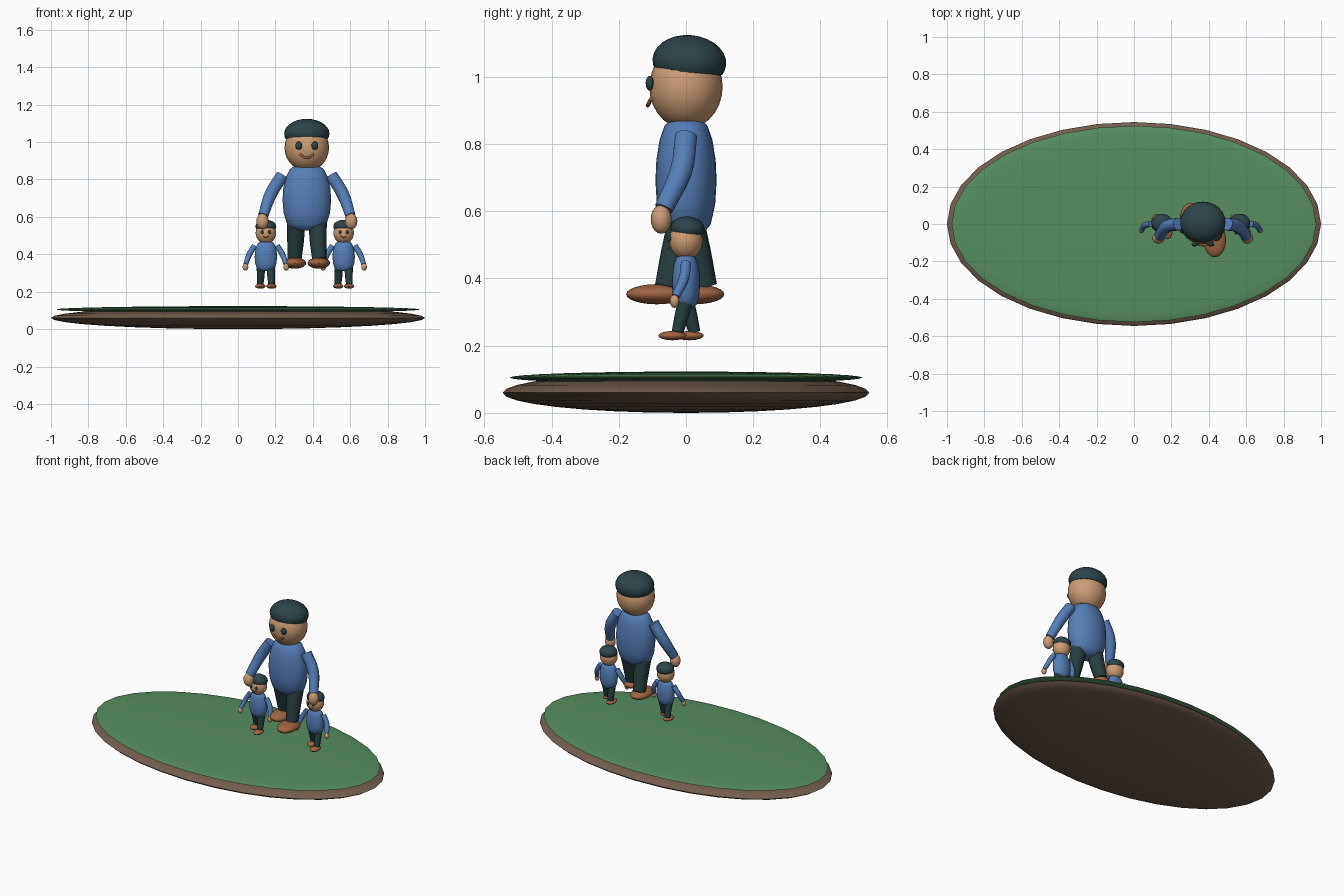
import bpy, bmesh, math
from mathutils import Matrix, Vector

if "Cube" in bpy.data.objects:
    bpy.data.objects.remove(bpy.data.objects["Cube"])


def material(name, rgb):
    m = bpy.data.materials.new(name)
    m.diffuse_color = (*rgb, 1)
    m.use_nodes = True
    m.node_tree.nodes["Principled BSDF"].inputs["Base Color"].default_value = m.diffuse_color
    return m


GREEN = material("grass green", (0.095, 0.27, 0.12))
SOIL = material("soil brown", (0.17, 0.11, 0.075))
SKIN = material("skin tan", (0.60, 0.34, 0.18))
BLUE = material("shirt blue", (0.095, 0.21, 0.48))
DARK = material("hat teal", (0.026, 0.058, 0.068))
PANTS = material("trouser teal", (0.020, 0.048, 0.050))
SHOE = material("shoe brown", (0.34, 0.13, 0.055))


def finish(name, mesh, mat):
    ob = bpy.data.objects.new(name, mesh)
    bpy.context.collection.objects.link(ob)
    mesh.materials.clear()
    mesh.materials.append(mat)
    bpy.ops.object.select_all(action='DESELECT')
    bpy.context.view_layer.objects.active = ob
    ob.select_set(True)
    bpy.ops.object.shade_smooth_by_angle(angle=math.radians(40))
    return ob


def ellipsoid(name, mat, centre, size, frame=Matrix(), tilt=0, cut=None, seg=24, rings=14):
    """Scaled sphere; cut gives a flat bottom at that fraction of its height."""
    bm = bmesh.new()
    bmesh.ops.create_uvsphere(bm, u_segments=seg, v_segments=rings, radius=1)
    if cut is not None:
        res = bmesh.ops.bisect_plane(bm, geom=bm.verts[:] + bm.edges[:] + bm.faces[:],
                                     plane_co=(0, 0, cut), plane_no=(0, 0, -1), clear_outer=True)
        rim = [e for e in res["geom_cut"] if isinstance(e, bmesh.types.BMEdge)]
        bmesh.ops.contextual_create(bm, geom=rim)
        bmesh.ops.recalc_face_normals(bm, faces=bm.faces)
    bm.transform(frame @ Matrix.Translation(centre) @ Matrix.Rotation(tilt, 4, 'X')
                 @ Matrix.Diagonal((*size, 1)))
    mesh = bpy.data.meshes.new(name)
    bm.to_mesh(mesh)
    bm.free()
    return finish(name, mesh, mat)


def lathe(name, mat, profile, depth, frame, seg=24):
    """Closed turned form, flattened front to back."""
    bm = bmesh.new()
    rings = [[bm.verts.new((r * math.cos(a), depth * r * math.sin(a), z))
              for a in (2 * math.pi * i / seg for i in range(seg))] for r, z in profile]
    for lo, hi in zip(rings, rings[1:]):
        for i in range(seg):
            j = (i + 1) % seg
            bm.faces.new((lo[i], lo[j], hi[j], hi[i]))
    bm.faces.new(rings[0][::-1])
    bm.faces.new(rings[-1])
    bm.transform(frame)
    mesh = bpy.data.meshes.new(name)
    bm.to_mesh(mesh)
    bm.free()
    return finish(name, mesh, mat)


def tube(name, mat, points, frame):
    """Smooth capped tube through (x, y, z, radius) points."""
    cu = bpy.data.curves.new(name + " path", 'CURVE')
    cu.dimensions = '3D'
    cu.bevel_depth = 1
    cu.bevel_resolution = 4
    cu.use_fill_caps = True
    cu.resolution_u = 5
    sp = cu.splines.new('BEZIER')
    sp.bezier_points.add(len(points) - 1)
    for bp, (x, y, z, r) in zip(sp.bezier_points, points):
        bp.co = (x, y, z)
        bp.radius = r
        bp.handle_left_type = bp.handle_right_type = 'AUTO'
    tmp = bpy.data.objects.new(name + " path", cu)
    bpy.context.collection.objects.link(tmp)
    bpy.context.view_layer.update()
    mesh = bpy.data.meshes.new_from_object(tmp.evaluated_get(bpy.context.evaluated_depsgraph_get()))
    bpy.data.objects.remove(tmp)
    mesh.transform(frame)
    return finish(name, mesh, mat)


def figure(who, x, base, s):
    """One person, drawn at adult size with soles at z = 0."""
    f = Matrix.Translation((x, 0, base)) @ Matrix.Scale(s, 4)
    # head and hat
    ellipsoid(who + "_head", SKIN, (0, 0, 0.647), (0.119, 0.109, 0.125), f)
    ellipsoid(who + "_hat", DARK, (0, 0.01, 0.722), (0.121, 0.110, 0.079), f,
              tilt=math.radians(-5), cut=-0.4)
    # mouth
    tube(who + "_mouth", SHOE, [(-0.036, -0.103, 0.612, 0.006), (0, -0.114, 0.592, 0.006),
                                (0.036, -0.103, 0.612, 0.006)], f)
    # torso
    lathe(who + "_torso", BLUE, [(0.035, 0.203), (0.072, 0.209), (0.105, 0.238), (0.124, 0.297),
                                 (0.130, 0.367), (0.126, 0.430), (0.112, 0.490),
                                 (0.092, 0.530), (0.072, 0.545), (0.03, 0.549)], 0.70, f)
    for side, tag in ((-1, "left"), (1, "right")):
        ellipsoid(f"{who}_{tag}_eye", DARK, (side * 0.043, -0.108, 0.658),
                  (0.018, 0.012, 0.022), f, seg=16, rings=10)
        # sleeve and hand
        tube(f"{who}_{tag}_arm", BLUE, [(side * 0.130, 0.000, 0.500, 0.034),
                                        (side * 0.192, -0.014, 0.400, 0.034),
                                        (side * 0.233, -0.066, 0.285, 0.028)], f)
        ellipsoid(f"{who}_{tag}_hand", SKIN, (side * 0.237, -0.074, 0.253),
                  (0.033, 0.031, 0.043), f, seg=16, rings=10)
        # striding leg and shoe
        step = -0.055 * side
        tube(f"{who}_{tag}_leg", PANTS, [(side * 0.058, 0, 0.265, 0.050),
                                         (side * 0.060, step * 0.55, 0.150, 0.045),
                                         (side * 0.066, step, 0.052, 0.038)], f)
        ellipsoid(f"{who}_{tag}_shoe", SHOE, (side * 0.064, step - 0.032, 0.030),
                  (0.060, 0.091, 0.030), f, seg=20, rings=12)


# ground: soil mound with a thin grass layer
ellipsoid("soil_base", SOIL, (0, 0, 0.060), (1.0, 0.545, 0.060), seg=32, rings=16)
ellipsoid("grass_top", GREEN, (0, 0, 0.105), (0.975, 0.525, 0.018), seg=32, rings=16)

# adult holding a child on each side
figure("adult", 0.368, 0.323, 1.0)
figure("left_child", 0.149, 0.216, 0.46)
figure("right_child", 0.565, 0.216, 0.46)
